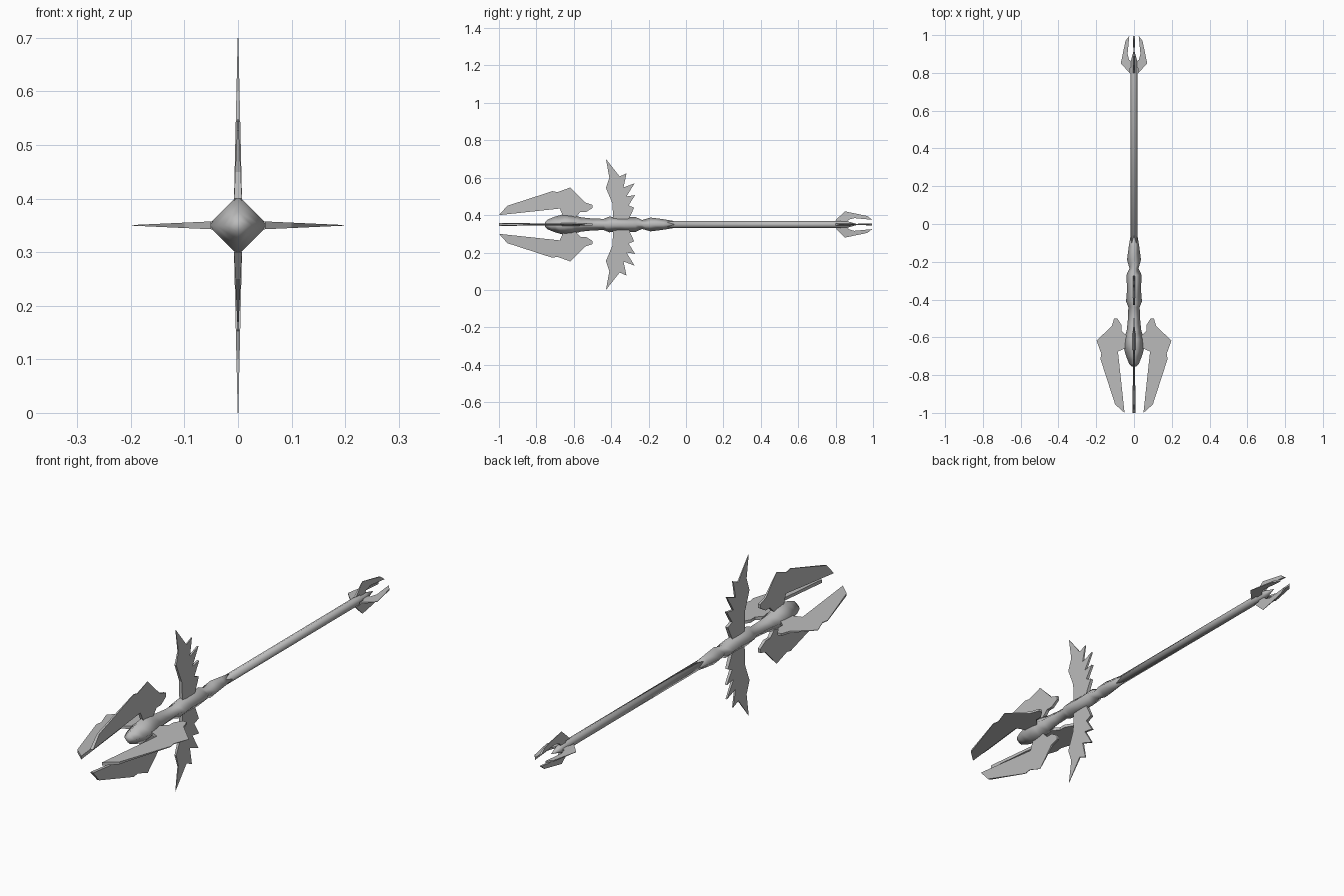
import bpy, bmesh, math
from mathutils import Vector

if "Cube" in bpy.data.objects:
    bpy.data.objects.remove(bpy.data.objects["Cube"])

AXIS_Z = 0.35

steel = bpy.data.materials.new("steel grey")
steel.diffuse_color = (0.5, 0.5, 0.5, 1)
steel.use_nodes = True
steel.node_tree.nodes["Principled BSDF"].inputs["Base Color"].default_value = steel.diffuse_color


def finish(bm, name, smooth):
    bmesh.ops.recalc_face_normals(bm, faces=bm.faces)
    me = bpy.data.meshes.new(name)
    bm.to_mesh(me)
    bm.free()
    me.materials.append(steel)
    for p in me.polygons:
        p.use_smooth = smooth
    ob = bpy.data.objects.new(name, me)
    bpy.context.collection.objects.link(ob)
    return ob


def lathe(name, profile, sides):
    """Closed tube along y from (y, radius) pairs, with corners up, down and sideways."""
    bm = bmesh.new()
    rings = []
    for y, r in profile:
        rings.append([bm.verts.new((r * math.sin(2 * math.pi * i / sides), y,
                                    AXIS_Z + r * math.cos(2 * math.pi * i / sides)))
                      for i in range(sides)])
    for a, b in zip(rings, rings[1:]):
        for i in range(sides):
            j = (i + 1) % sides
            bm.faces.new((a[i], a[j], b[j], b[i]))
    bm.faces.new(rings[0])
    bm.faces.new(rings[-1])
    return finish(bm, name, True)


def fin(name, outline, angle, root_half):
    """Flat blade from (y, radius) outline, thinning to an edge at its outer tip."""
    out = Vector((math.sin(angle), 0, math.cos(angle)))
    side = Vector((math.cos(angle), 0, -math.sin(angle)))
    rmax = max(r for _, r in outline)
    bm = bmesh.new()
    layers = []
    for s in (1, -1):
        layer = []
        for y, r in outline:
            half = root_half * (1 - r / rmax) + 0.0006
            layer.append(bm.verts.new(Vector((0, y, AXIS_Z)) + out * r + side * s * half))
        layers.append(layer)
    a, b = layers
    n = len(a)
    for i in range(n):
        j = (i + 1) % n
        bm.faces.new((a[i], a[j], b[j], b[i]))
    caps = [bm.faces.new(a), bm.faces.new(b)]
    bmesh.ops.recalc_face_normals(bm, faces=bm.faces)
    bmesh.ops.triangulate(bm, faces=caps)
    return finish(bm, name, False)


# Head and swelling grip collar, diamond in section
lathe("head_and_collar", [
    (-0.755, 0.012), (-0.74, 0.026), (-0.70, 0.042), (-0.65, 0.056), (-0.61, 0.052),
    (-0.56, 0.038), (-0.50, 0.032), (-0.44, 0.030), (-0.41, 0.042), (-0.35, 0.037),
    (-0.27, 0.040), (-0.235, 0.024), (-0.19, 0.037), (-0.12, 0.028), (-0.06, 0.018)], 4)

# Shaft with a pointed end
lathe("shaft", [(-0.10, 0.018), (0.80, 0.018), (0.86, 0.018), (0.92, 0.001)], 8)

front_blade = [
    (-1.0, 0.05), (-0.955, 0.10), (-0.714, 0.178), (-0.687, 0.173), (-0.618, 0.198),
    (-0.54, 0.118), (-0.50, 0.105), (-0.50, 0.088), (-0.535, 0.066), (-0.565, 0.066),
    (-0.59, 0.040), (-0.655, 0.040), (-0.675, 0.085)]
wing = [
    (-0.428, 0.35), (-0.355, 0.257), (-0.318, 0.273), (-0.334, 0.198), (-0.275, 0.22),
    (-0.318, 0.15), (-0.272, 0.157), (-0.307, 0.102), (-0.277, 0.09), (-0.305, 0.03),
    (-0.39, 0.03), (-0.393, 0.112), (-0.428, 0.195), (-0.41, 0.25)]
tail_blade = [
    (0.80, 0.022), (0.82, 0.042), (0.85, 0.07), (0.97, 0.045), (0.995, 0.025),
    (0.90, 0.034), (0.87, 0.026), (0.86, 0.012), (0.835, 0.012), (0.825, 0.022)]

# Four front blades and four tail blades around the axis
for k in range(4):
    fin(f"front_blade_{k + 1}", front_blade, k * math.pi / 2, 0.009)
    fin(f"tail_blade_{k + 1}", tail_blade, k * math.pi / 2, 0.006)

# Upper and lower jagged wings
for k in range(2):
    fin(f"jagged_wing_{k + 1}", wing, k * math.pi, 0.008)
